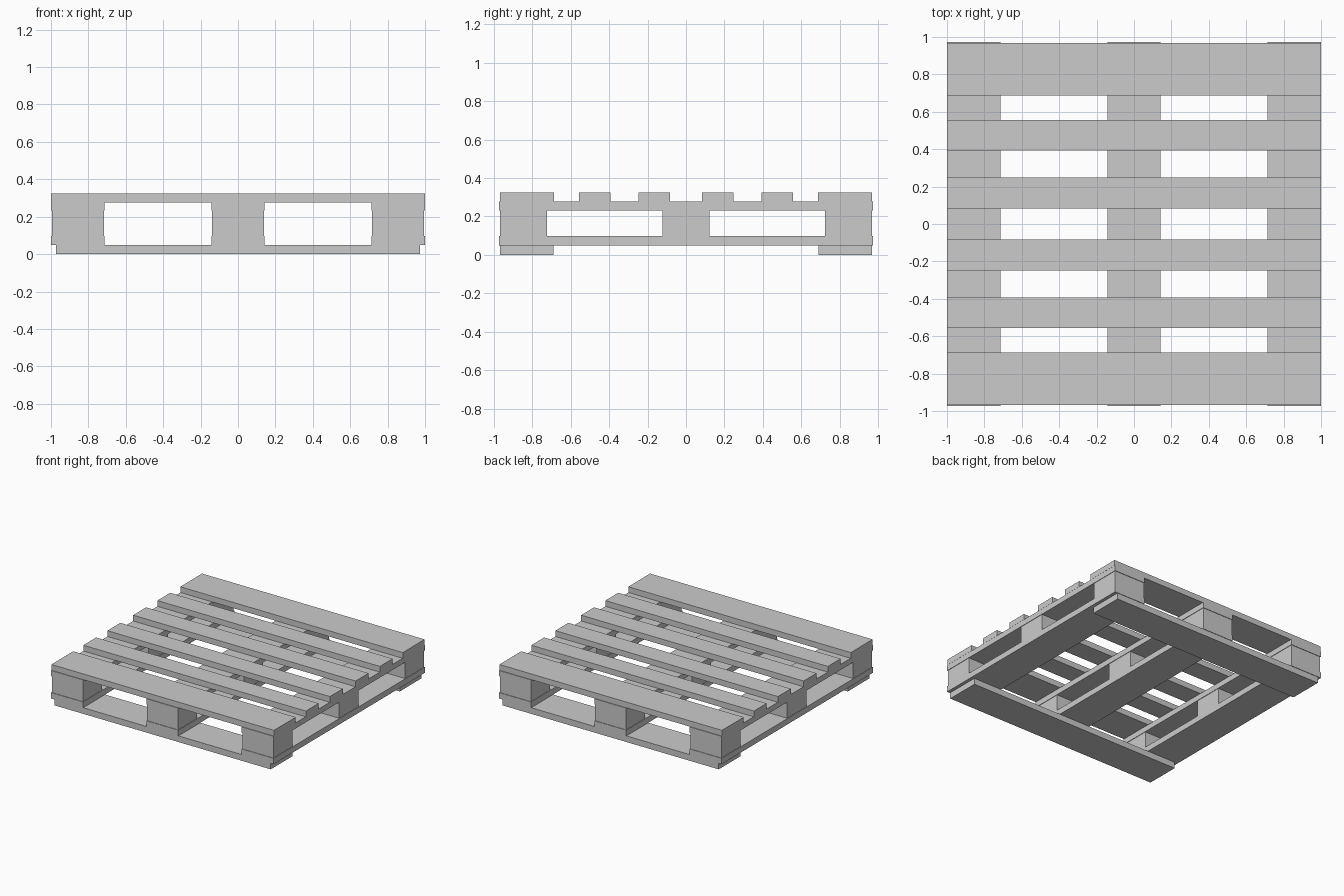
import bpy

if "Cube" in bpy.data.objects:
    bpy.data.objects.remove(bpy.data.objects["Cube"])


def box(name, cx, cy, z0, z1, w, d):
    """Axis-aligned board centred on (cx, cy) between two heights."""
    bpy.ops.mesh.primitive_cube_add(size=1, location=(cx, cy, (z0 + z1) / 2))
    ob = bpy.context.object
    ob.name = name
    ob.scale = (w, d, z1 - z0)
    bpy.ops.object.transform_apply(location=False, rotation=False, scale=True)
    return ob


# Bottom skid boards, slightly shorter than the deck
for y in (-0.828, 0.828):
    box("bottom_board", 0, y, 0, 0.05, 1.944, 0.28)

# Lengthwise stringer boards and the spacer blocks between them
for x in (-0.856, 0, 0.856):
    box("lower_stringer", x, 0, 0.05, 0.098, 0.286, 1.944)
    box("upper_stringer", x, 0, 0.232, 0.277, 0.286, 1.944)
    for y in (-0.845, 0, 0.845):
        box("spacer_block", x, y, 0.098, 0.232, 0.278, 0.245)

# Top deck boards: wide at both ends, narrow between
for side in (-1, 1):
    for y, depth in ((0.827, 0.28), (0.475, 0.164), (0.165, 0.166)):
        box("deck_board", 0, side * y, 0.277, 0.324, 2.0, depth)
